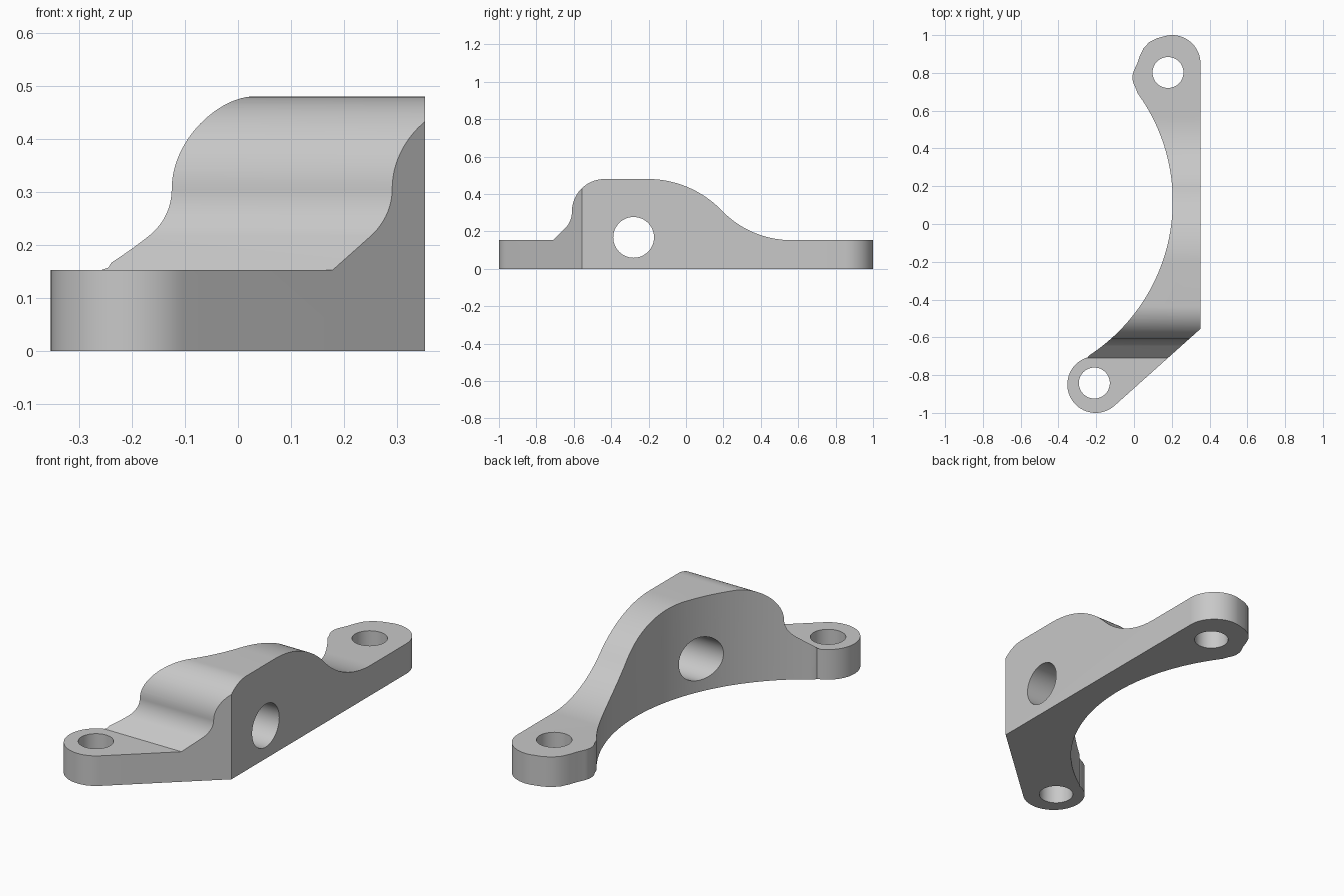
import bpy, bmesh
from math import radians, cos, sin, pi
from mathutils import Matrix, Vector

cube = bpy.data.objects.get("Cube")
if cube:
    bpy.data.objects.remove(cube, do_unlink=True)

grey = bpy.data.materials.new("bracket_grey")
grey.use_nodes = True
colour = (0.58, 0.58, 0.58, 1)
grey.diffuse_color = colour
grey.node_tree.nodes["Principled BSDF"].inputs["Base Color"].default_value = colour


def arc(cx, cy, r, start, end, steps=24):
    """Points on a circular arc, angles in degrees."""
    angles = [radians(start + (end - start) * i / steps) for i in range(steps + 1)]
    return [(cx + r * cos(a), cy + r * sin(a)) for a in angles]


def prism(name, outline, offset):
    """Extrude a closed outline of 3D points along an offset."""
    bm = bmesh.new()
    face = bm.faces.new([bm.verts.new(p) for p in outline])
    top = bmesh.ops.extrude_face_region(bm, geom=[face])["geom"]
    moved = [v for v in top if isinstance(v, bmesh.types.BMVert)]
    bmesh.ops.translate(bm, verts=moved, vec=offset)
    bmesh.ops.recalc_face_normals(bm, faces=bm.faces)
    return add_object(name, bm)


def add_object(name, bm):
    mesh = bpy.data.meshes.new(name)
    bm.to_mesh(mesh)
    bm.free()
    mesh.materials.append(grey)
    ob = bpy.data.objects.new(name, mesh)
    bpy.context.collection.objects.link(ob)
    return ob


def drill(name, centre, radius, axis):
    """Cylindrical cutter along an axis."""
    bm = bmesh.new()
    turn = Vector((0, 0, 1)).rotation_difference(Vector(axis)).to_matrix().to_4x4()
    bmesh.ops.create_cone(bm, cap_ends=True, segments=64, radius1=radius,
                          radius2=radius, depth=2,
                          matrix=Matrix.Translation(centre) @ turn)
    return add_object(name, bm)


def combine(target, tool, operation):
    bpy.context.view_layer.objects.active = target
    mod = target.modifiers.new(tool.name, "BOOLEAN")
    mod.operation, mod.solver, mod.object = operation, "EXACT", tool
    bpy.ops.object.modifier_apply(modifier=mod.name)
    bpy.data.objects.remove(tool, do_unlink=True)


# Plan outline: front lug, straight outer side, rear lug, curved inner side
plan = [(0.352, -0.555)]
plan += arc(0.202, 0.85, 0.15, 0, 100)
plan += [(0.12, 0.983), (0.08, 0.962), (0.05, 0.93), (0.031, 0.89), (0.017, 0.85)]
plan += arc(0.085, 0.775, 0.093, 155, 212, 12)
plan += arc(-0.768, 0.12, 0.973, 36, -57, 64)
plan += arc(-0.203, -0.85, 0.15, 106, 312, 40)
bracket = prism("bracket_body", [(x, y, 0) for x, y in plan], (0, 0, 0.6))

# Side outline: flat lugs rising by S-curves to the central hump
lug, top = 0.153, 0.48
side = [(-1.1, -0.1), (-1.1, lug), (-0.71, lug)]
side += arc(-0.736, 0.305, 0.126, -45, 0)
side += arc(-0.435, 0.305, 0.175, 180, 90)[1:]
side += arc(-0.205, top - 0.55, 0.55, 90, 44)
side += arc(0.565, lug + 0.52, 0.52, 224, 270)[1:]
side += [(1.1, lug), (1.1, -0.1)]
hump = prism("side_profile", [(-1, y, z) for y, z in side], (2, 0, 0))
combine(bracket, hump, "INTERSECT")

# Bolt holes in the lugs and cross hole through the hump
for cutter in (drill("front_bolt_hole", (-0.21, -0.842, 0), 0.082, (0, 0, 1)),
               drill("rear_bolt_hole", (0.18, 0.802, 0), 0.082, (0, 0, 1)),
               drill("cross_hole", (0.2, -0.28, 0.168), 0.109, (1, 0, 0))):
    combine(bracket, cutter, "DIFFERENCE")

bpy.ops.object.select_all(action="DESELECT")
bracket.select_set(True)
bpy.context.view_layer.objects.active = bracket
bpy.ops.object.shade_smooth_by_angle(angle=radians(30))
